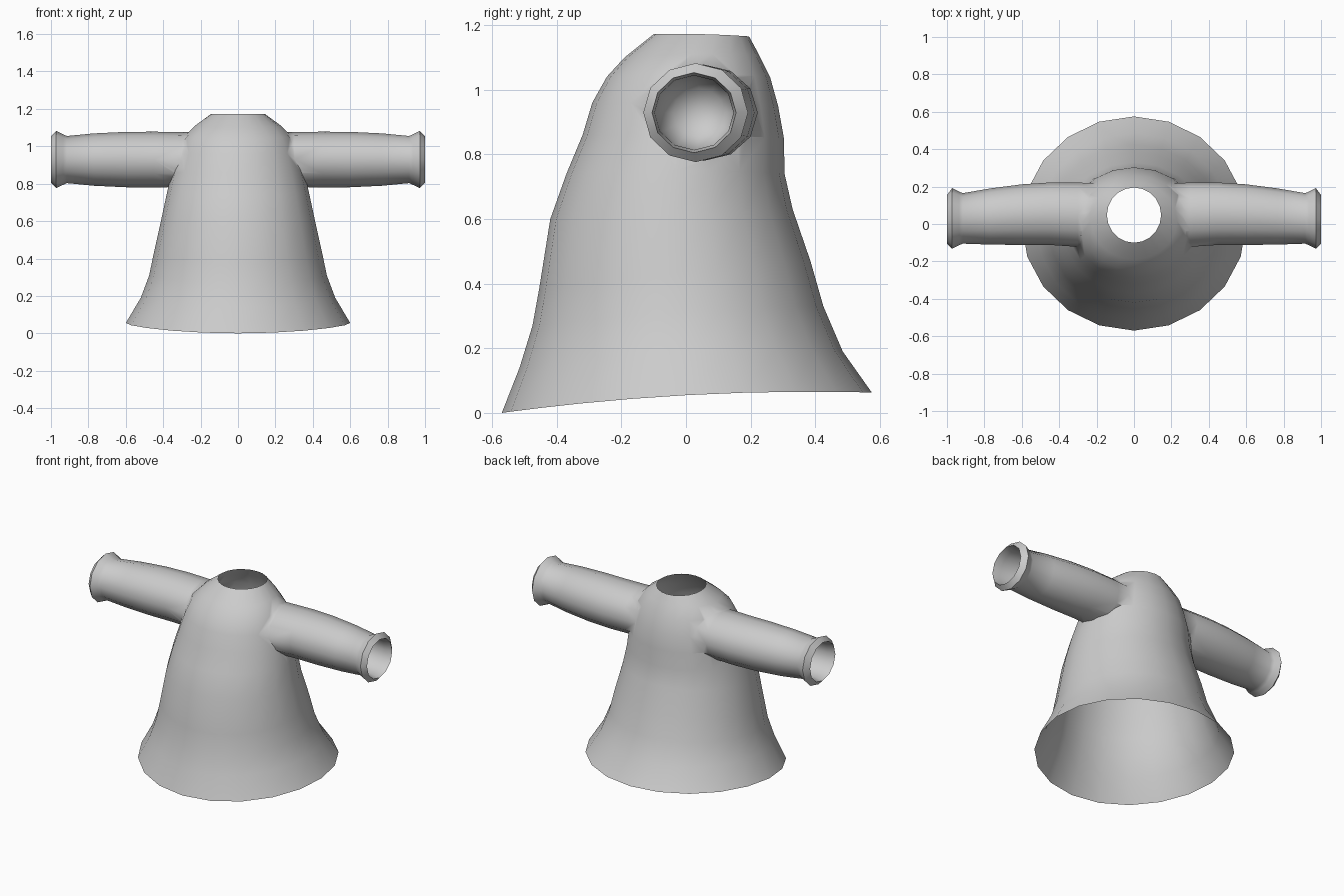
import bpy, bmesh
from math import sin, cos, pi

cube = bpy.data.objects.get("Cube")
if cube:
    bpy.data.objects.remove(cube, do_unlink=True)

grey = bpy.data.materials.new("cloth_grey")
grey.use_nodes = True
grey.diffuse_color = (0.6, 0.6, 0.6, 1)
grey.node_tree.nodes["Principled BSDF"].inputs["Base Color"].default_value = (0.6, 0.6, 0.6, 1)


def loft(name, rings, start, end):
    """Closed solid skinned through rings, with a fan at either end."""
    bm = bmesh.new()
    loops = [[bm.verts.new(p) for p in ring] for ring in rings]
    n = len(loops[0])
    for a, b in zip(loops, loops[1:]):
        for i in range(n):
            j = (i + 1) % n
            bm.faces.new((a[i], a[j], b[j], b[i]))
    for loop, tip in ((loops[0], start), (loops[-1], end)):
        v = bm.verts.new(tip)
        for i in range(n):
            bm.faces.new((loop[i], loop[(i + 1) % n], v))
    bmesh.ops.recalc_face_normals(bm, faces=bm.faces)
    mesh = bpy.data.meshes.new(name)
    bm.to_mesh(mesh)
    bm.free()
    mesh.materials.append(grey)
    obj = bpy.data.objects.new(name, mesh)
    bpy.context.collection.objects.link(obj)
    return obj


# Bell-shaped body: half width, side z, front y, front z, back y, back z
BODY = [
    (0.60, 0.055, -0.57, 0.00, 0.575, 0.063),
    (0.52, 0.19, -0.515, 0.14, 0.485, 0.19),
    (0.475, 0.31, -0.475, 0.27, 0.425, 0.33),
    (0.45, 0.43, -0.455, 0.38, 0.385, 0.47),
    (0.41, 0.61, -0.42, 0.60, 0.33, 0.63),
    (0.38, 0.75, -0.37, 0.74, 0.305, 0.74),
    (0.355, 0.86, -0.32, 0.86, 0.303, 0.85),
    (0.325, 0.96, -0.29, 0.96, 0.285, 0.95),
    (0.29, 1.05, -0.245, 1.04, 0.26, 1.04),
    (0.23, 1.11, -0.19, 1.10, 0.225, 1.11),
    (0.145, 1.172, -0.10, 1.172, 0.195, 1.165),
]


def body_ring(w, zs, yf, zf, yb, zb, n=20):
    pts = []
    for i in range(n):
        a = 2 * pi * i / n
        s = sin(a)
        z = zs + s * (zb - zf) / 2 + s * s * ((zb + zf) / 2 - zs)
        pts.append((w * cos(a), (yf + yb) / 2 + s * (yb - yf) / 2, z))
    return pts


robe = loft("robe", [body_ring(*r) for r in BODY], (0, 0, 0.05), (0, 0.045, 1.17))

# Sleeve with flared cuff and recessed opening: x, centre y, y radius, z radius
SLEEVE = [
    (0.18, 0.05, 0.165, 0.145), (0.30, 0.05, 0.172, 0.147),
    (0.45, 0.055, 0.167, 0.149), (0.60, 0.05, 0.162, 0.148),
    (0.77, 0.04, 0.150, 0.140), (0.915, 0.03, 0.135, 0.126),
    (0.935, 0.03, 0.143, 0.135), (0.972, 0.03, 0.162, 0.153),
    (1.00, 0.025, 0.130, 0.124), (0.95, 0.025, 0.122, 0.115),
    (0.80, 0.035, 0.122, 0.115), (0.72, 0.04, 0.08, 0.075),
]


def sleeve_ring(side, x, cy, ry, rz, n=12):
    return [(side * x, cy + ry * cos(2 * pi * i / n), 0.929 + rz * sin(2 * pi * i / n))
            for i in range(n)]


# Merge both sleeves into the body
bpy.ops.object.select_all(action="DESELECT")
bpy.context.view_layer.objects.active = robe
robe.select_set(True)
for name, side in (("left_sleeve", 1), ("right_sleeve", -1)):
    sleeve = loft(name, [sleeve_ring(side, *r) for r in SLEEVE],
                  (side * 0.18, 0.05, 0.93), (side * 0.70, 0.04, 0.93))
    mod = robe.modifiers.new(name, "BOOLEAN")
    mod.operation = "UNION"
    mod.solver = "EXACT"
    mod.object = sleeve
    bpy.ops.object.modifier_apply(modifier=mod.name)
    bpy.data.objects.remove(sleeve, do_unlink=True)

# Open the neck and hem by removing the end fans
bm = bmesh.new()
bm.from_mesh(robe.data)
caps = [v for v in bm.verts if abs(v.co.x) < 0.01 and abs(v.co.y) < 0.08]
bmesh.ops.delete(bm, geom=caps, context="VERTS")
bm.to_mesh(robe.data)
bm.free()

bpy.ops.object.shade_smooth_by_angle(angle=pi / 3)
